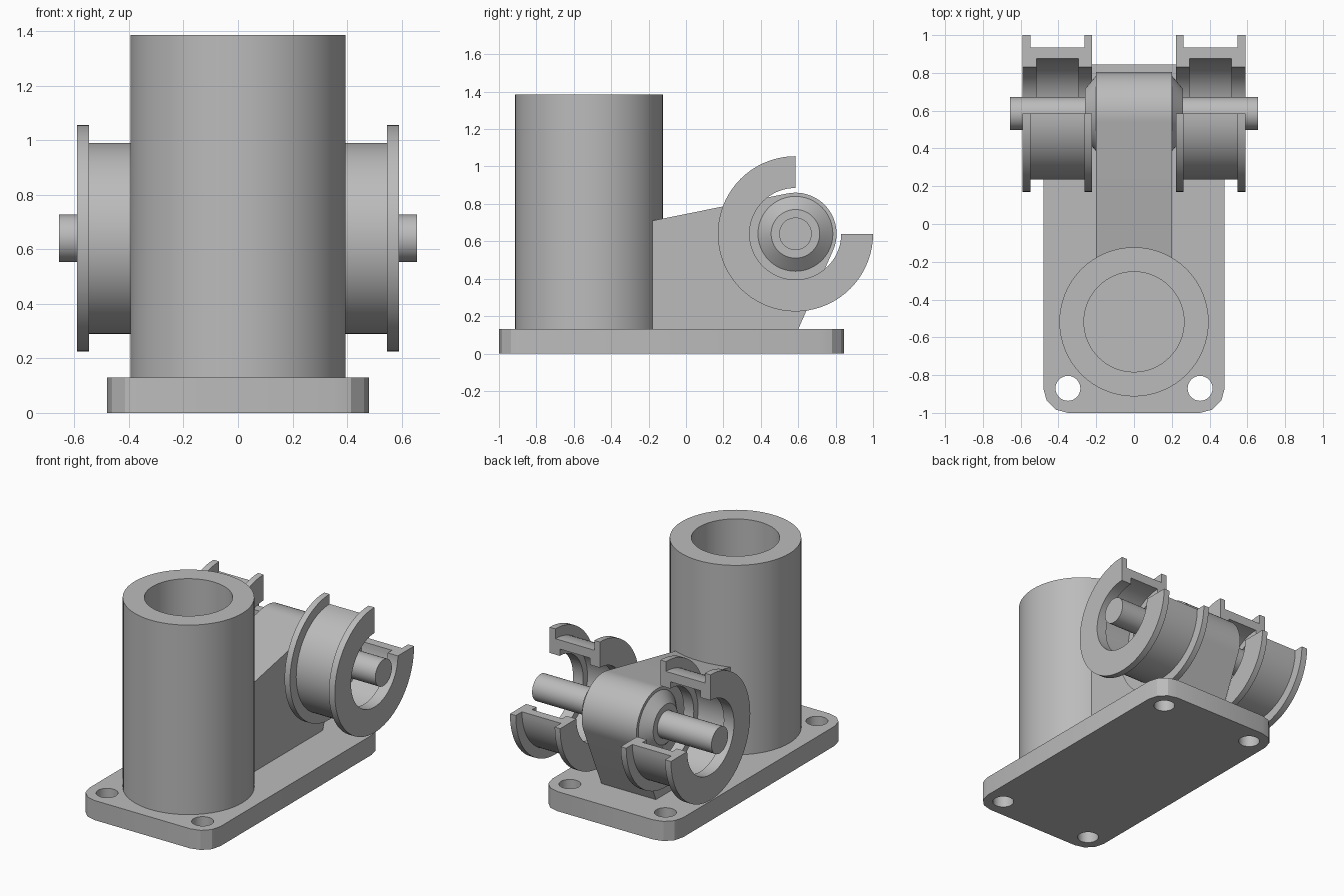
import bpy, bmesh
from math import pi, cos, sin, acos, atan2, hypot, radians
from mathutils import Matrix

if "Cube" in bpy.data.objects:
    bpy.data.objects.remove(bpy.data.objects["Cube"])

# Single cast-metal colour
metal = bpy.data.materials.new("grey metal")
metal.use_nodes = True
COLOR = (0.5, 0.5, 0.5, 1)
metal.diffuse_color = COLOR
metal.node_tree.nodes["Principled BSDF"].inputs["Base Color"].default_value = COLOR

AXLE_Y, AXLE_Z = 0.585, 0.64
PLATE_TOP = 0.13


def finish(bm, name, location=(0, 0, 0)):
    bmesh.ops.recalc_face_normals(bm, faces=bm.faces)
    mesh = bpy.data.meshes.new(name)
    bm.to_mesh(mesh)
    bm.free()
    obj = bpy.data.objects.new(name, mesh)
    obj.location = location
    mesh.materials.append(metal)
    bpy.context.collection.objects.link(obj)
    smooth(obj)
    return obj


def smooth(obj):
    bpy.ops.object.select_all(action="DESELECT")
    obj.select_set(True)
    bpy.context.view_layer.objects.active = obj
    bpy.ops.object.shade_smooth_by_angle(angle=radians(25))


def revolve(name, profile, place, location, start=0, end=2 * pi, steps=64):
    """Turn a closed (along, radius) profile; a partial turn gets end caps."""
    bm = bmesh.new()
    full = end - start > 2 * pi - 0.001
    rings = []
    for i in range(steps if full else steps + 1):
        a = start + (end - start) * i / steps
        rings.append([bm.verts.new(place(t, r * cos(a), r * sin(a))) for t, r in profile])
    pairs = list(zip(rings, rings[1:]))
    if full:
        pairs.append((rings[-1], rings[0]))
    else:
        bm.faces.new(rings[0])
        bm.faces.new(rings[-1])
    n = len(profile)
    for a, b in pairs:
        for j in range(n):
            k = (j + 1) % n
            bm.faces.new((a[j], a[k], b[k], b[j]))
    return finish(bm, name, location)


def cone_x(name, x0, x1, r0, r1):
    """Solid cone or cylinder along the axle."""
    bm = bmesh.new()
    turn = Matrix.Translation(((x0 + x1) / 2, 0, 0)) @ Matrix.Rotation(pi / 2, 4, "Y")
    bmesh.ops.create_cone(bm, cap_ends=True, segments=48, radius1=r0, radius2=r1,
                          depth=x1 - x0, matrix=turn)
    return finish(bm, name, (0, AXLE_Y, AXLE_Z))


def arc(cx, cy, r, a0, a1, steps):
    return [(cx + r * cos(a0 + (a1 - a0) * i / steps),
             cy + r * sin(a0 + (a1 - a0) * i / steps)) for i in range(steps + 1)]


# Base plate: rounded outline with four bolt holes
centres = [(0.35, 0.715), (-0.35, 0.715), (-0.35, -0.87), (0.35, -0.87)]
outline = []
for i, (x, y) in enumerate(centres):
    outline += arc(x, y, 0.13, i * pi / 2, (i + 1) * pi / 2, 3)
loops = [outline] + [arc(x, y, 0.066, 0, 2 * pi, 32)[:-1] for x, y in centres]
curve = bpy.data.curves.new("base_plate", "CURVE")
curve.dimensions = "2D"
curve.fill_mode = "BOTH"
curve.extrude = PLATE_TOP / 2
for points in loops:
    spline = curve.splines.new("POLY")
    spline.points.add(len(points) - 1)
    for p, (x, y) in zip(spline.points, points):
        p.co = (x, y, 0, 1)
    spline.use_cyclic_u = True
plate_curve = bpy.data.objects.new("plate_outline", curve)
bpy.context.collection.objects.link(plate_curve)
bpy.context.view_layer.update()
bm = bmesh.new()
bm.from_mesh(plate_curve.to_mesh())
plate_curve.to_mesh_clear()
bpy.data.objects.remove(plate_curve)
bmesh.ops.remove_doubles(bm, verts=bm.verts, dist=0.0001)
finish(bm, "base_plate", (0, 0, PLATE_TOP / 2))

# Upright socket tube
revolve("socket_tube",
        [(PLATE_TOP, 0.265), (PLATE_TOP, 0.395), (1.385, 0.395), (1.385, 0.265)],
        lambda t, u, v: (u, v, t), (0, -0.518, 0))

# Arm: side profile running tangent into the round axle boss
BOSS = 0.22


def tangent(y, z, side):
    dy, dz = y - AXLE_Y, z - AXLE_Z
    return atan2(dz, dy) + side * acos(BOSS / hypot(dy, dz))


front, foot = (-0.18, 0.71), (0.6, PLATE_TOP)
profile = [(front[0], PLATE_TOP), front]
profile += arc(AXLE_Y, AXLE_Z, BOSS, tangent(*front, -1), tangent(*foot, 1), 24)
profile.append(foot)
bm = bmesh.new()
side = bm.faces.new([bm.verts.new((-0.2, y, z)) for y, z in profile])
moved = bmesh.ops.extrude_face_region(bm, geom=[side], use_keep_orig=True)["geom"]
bmesh.ops.translate(bm, vec=(0.4, 0, 0),
                    verts=[v for v in moved if isinstance(v, bmesh.types.BMVert)])
finish(bm, "arm")

# Axle and its tapered collars
cone_x("axle", -0.657, 0.657, 0.087, 0.087)
cone_x("left_collar", 0.19, 0.26, 0.212, 0.13)
cone_x("right_collar", -0.26, -0.19, 0.13, 0.212)

# Flanged rollers with the upper back quarter cut away
roller = [(0.222, 0.245), (0.222, 0.415), (0.262, 0.415), (0.262, 0.35),
          (0.547, 0.35), (0.547, 0.415), (0.59, 0.415), (0.59, 0.245),
          (0.515, 0.245), (0.515, 0.29), (0.295, 0.29), (0.295, 0.245)]
for name, s in (("left_roller", 1), ("right_roller", -1)):
    revolve(name, [(s * x, r) for x, r in roller], lambda t, u, v: (t, u, v),
            (0, AXLE_Y, AXLE_Z), pi / 2, 2 * pi, 54)
